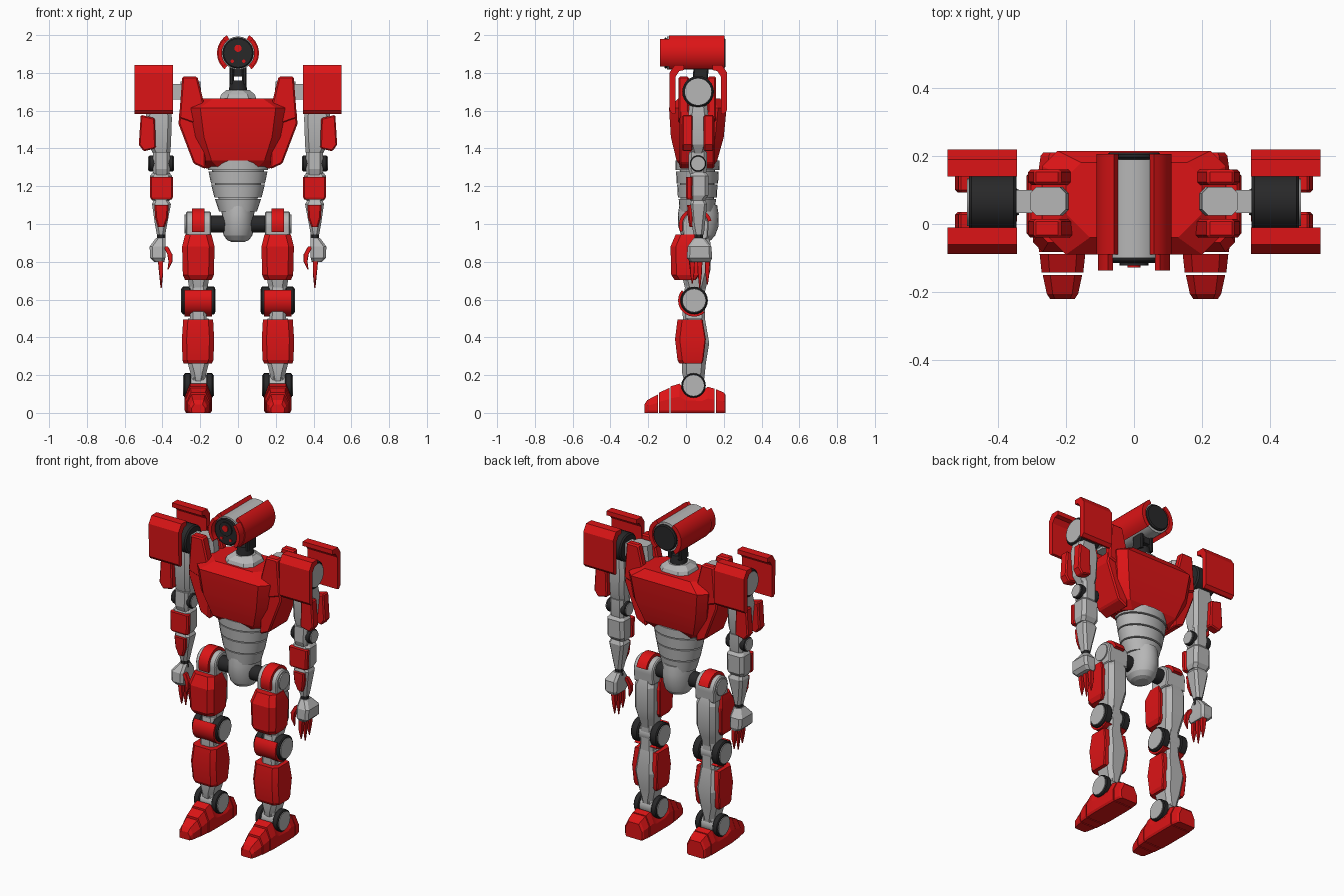
import bpy, bmesh, math
from mathutils import Vector


def material(name, rgb):
    m = bpy.data.materials.new(name)
    m.diffuse_color = (*rgb, 1)
    return m


RED = material("red armour", (0.72, 0.007, 0.008))
GREY = material("light grey frame", (0.47, 0.47, 0.47))
BLACK = material("black joint", (0.021, 0.021, 0.022))


def loft(name, mat, rings, mirror=True, bevel=0):
    """Skin a list of equal-length point rings, cap both ends, mirror over x."""
    bm = bmesh.new()
    rows = [[bm.verts.new(p) for p in r] for r in rings]
    n = len(rows[0])
    for a, b in zip(rows, rows[1:]):
        for i in range(n):
            bm.faces.new((a[i], a[(i + 1) % n], b[(i + 1) % n], b[i]))
    bm.faces.new(rows[0][::-1])
    bm.faces.new(rows[-1])
    bmesh.ops.recalc_face_normals(bm, faces=bm.faces)
    if bevel:
        sharp = [e for e in bm.edges if e.calc_face_angle(0) > 0.7]
        bmesh.ops.bevel(bm, geom=sharp, offset=bevel, segments=1, affect='EDGES', clamp_overlap=True)
    me = bpy.data.meshes.new(name)
    bm.to_mesh(me)
    bm.free()
    me.materials.append(mat)
    ob = bpy.data.objects.new(name, me)
    bpy.context.collection.objects.link(ob)
    if mirror:
        ob.modifiers.new("Mirror", 'MIRROR')
    return ob


def prism(name, mat, axis, pts, lo, hi, mirror=True, bevel=0):
    """Extrude a profile along x (points are y,z) or along y (points are x,z)."""
    put = (lambda t, p: (t, p[0], p[1])) if axis == 'x' else (lambda t, p: (p[0], t, p[1]))
    return loft(name, mat, [[put(t, p) for p in pts] for t in (lo, hi)], mirror, bevel)


def arc(c, r, a0=0, a1=360, n=24):
    full = a1 - a0 == 360
    return [(c[0] + r * math.cos(math.radians(a0 + (a1 - a0) * i / n)),
             c[1] + r * math.sin(math.radians(a0 + (a1 - a0) * i / n))) for i in range(n if full else n + 1)]


def cyl(name, mat, axis, c, r, lo, hi, mirror=True, bevel=0):
    return prism(name, mat, axis, arc(c, r), lo, hi, mirror, bevel)


def shell(name, mat, axis, c, r0, r1, a0, a1, lo, hi, mirror=True):
    pts = arc(c, r1, a0, a1, 12) + arc(c, r0, a0, a1, 12)[::-1]
    return prism(name, mat, axis, pts, lo, hi, mirror)


def block(name, mat, levels, f=0.02, b=None, mirror=True, bevel=0):
    """Stack of chamfered rectangles (z, x0, x1, y0, y1); f, b = front and back chamfer."""
    b = f if b is None else b
    rings = [[(x0 + f, y0, z), (x1 - f, y0, z), (x1, y0 + f, z), (x1, y1 - b, z),
              (x1 - b, y1, z), (x0 + b, y1, z), (x0, y1 - b, z), (x0, y0 + f, z)]
             for z, x0, x1, y0, y1 in levels]
    return loft(name, mat, rings, mirror, bevel)


def oval(name, mat, levels, cy=0.06, n=24):
    rings = [[(rx * x, cy + ry * y, z) for x, y in arc((0, 0), 1, n=n)] for z, rx, ry in levels]
    return loft(name, mat, rings, False)


# head: grey core, curved red side shells, black face with red lenses
HC = (0, 1.905)
cyl("head_core", GREY, 'y', HC, 0.088, -0.10, 0.19, False)
shell("head_shell", RED, 'y', HC, 0.086, 0.111, -50, 58, -0.09, 0.205)
shell("head_visor_shell", RED, 'y', HC, 0.086, 0.106, -42, 44, -0.137, -0.09)
cyl("face_disc", BLACK, 'y', HC, 0.082, -0.115, -0.10, False, 0.006)
cyl("head_back_cap", BLACK, 'y', HC, 0.078, 0.19, 0.21, False, 0.006)
cyl("eye_socket", BLACK, 'y', (0, 1.925), 0.042, -0.122, -0.11, False)
cyl("eye_lens", RED, 'y', (0, 1.93), 0.019, -0.127, -0.12, False)
cyl("small_lens", RED, 'y', (0.03, 1.862), 0.009, -0.119, -0.112)

# neck
oval("neck_column", BLACK, [(1.69, 0.05, 0.055), (1.76, 0.042, 0.045)], 0.07)
block("neck_fork", BLACK, [(1.74, 0.022, 0.045, 0.035, 0.115), (1.84, 0.022, 0.045, 0.04, 0.12)], 0.006)
block("neck_hinge", BLACK, [(1.78, -0.03, 0.03, 0.06, 0.11), (1.83, -0.03, 0.03, 0.06, 0.11)], 0.01, mirror=False)
block("neck_collar", GREY, [(1.655, -0.1, 0.1, -0.03, 0.16), (1.685, -0.09, 0.09, -0.02, 0.15),
                            (1.71, -0.06, 0.06, 0.01, 0.13)], 0.04, mirror=False)

# chest
block("chest", RED, [(1.295, -0.17, 0.17, -0.02, 0.135), (1.335, -0.21, 0.21, -0.05, 0.165),
                     (1.46, -0.25, 0.25, -0.08, 0.20), (1.615, -0.27, 0.27, -0.09, 0.215),
                     (1.665, -0.20, 0.20, -0.04, 0.18)], 0.07, 0.045, mirror=False)
prism("chest_side", RED, 'y', [(0.18, 1.6), (0.31, 1.6), (0.315, 1.53), (0.235, 1.32), (0.17, 1.29)],
      -0.035, 0.15, bevel=0.008)
for name, y0, y1 in (("front_collar_fin", -0.04, 0.015), ("back_collar_fin", 0.115, 0.16)):
    prism(name, RED, 'y', [(0.17, 1.6), (0.215, 1.78), (0.295, 1.78), (0.312, 1.56), (0.2, 1.52)],
          y0, y1, bevel=0.008)

# waist: overlapping rings over a core, then rounded pelvis
oval("waist_core", GREY, [(1.05, 0.085, 0.085), (1.34, 0.15, 0.095)])
for i, (z0, r0, z1, r1) in enumerate([(1.285, 0.158, 1.335, 0.166), (1.215, 0.143, 1.278, 0.156),
                                      (1.14, 0.125, 1.208, 0.142), (1.065, 0.10, 1.133, 0.122)]):
    oval("waist_ring_%d" % (i + 1), GREY, [(z0, r0, r0 * 0.4 + 0.053), (z1, r1, r1 * 0.4 + 0.05)])
oval("pelvis", GREY, [(0.905, 0.035, 0.045), (0.915, 0.058, 0.068), (0.94, 0.076, 0.09),
                      (0.985, 0.085, 0.106), (1.05, 0.085, 0.108), (1.1, 0.08, 0.1)], 0.065)

# shoulders: arm bar, black drum, red L-shaped pads front and back
block("shoulder_bar", GREY, [(1.645, 0.19, 0.305, 0.025, 0.108), (1.755, 0.2, 0.305, 0.025, 0.108)], 0.018)
block("shoulder_bar_tip", GREY, [(1.66, 0.29, 0.36, 0.032, 0.1), (1.74, 0.29, 0.36, 0.032, 0.1)], 0.01)
SC = (0.064, 1.70)
cyl("shoulder_drum", BLACK, 'x', SC, 0.084, 0.345, 0.485, bevel=0.008)
cyl("shoulder_disc", GREY, 'x', SC, 0.07, 0.48, 0.49)
PAD = [(-0.086, 1.6), (-0.088, 1.80), (-0.06, 1.842), (-0.01, 1.842), (-0.01, 1.815),
       (-0.035, 1.81), (-0.055, 1.78), (-0.055, 1.585), (-0.07, 1.582)]
prism("front_shoulder_pad", RED, 'x', PAD, 0.343, 0.547)
prism("back_shoulder_pad", RED, 'x', [(0.13 - y, z) for y, z in PAD], 0.343, 0.547)

# upper arm
block("upper_arm", GREY, [(1.365, 0.36, 0.445, 0.03, 0.1), (1.42, 0.355, 0.475, 0.015, 0.115),
                          (1.56, 0.35, 0.49, 0.01, 0.12), (1.65, 0.36, 0.475, 0.02, 0.11)], 0.02)
for name, y0, y1 in (("front_arm_plate", -0.02, 0.035), ("back_arm_plate", 0.093, 0.148)):
    prism(name, RED, 'y', [(0.44, 1.56), (0.515, 1.578), (0.525, 1.42), (0.5, 1.385), (0.435, 1.4)],
          y0, y1, bevel=0.007)

# elbow and forearm
EC = (0.064, 1.32)
cyl("elbow_drum", BLACK, 'x', EC, 0.043, 0.342, 0.472, bevel=0.005)
cyl("elbow_disc", GREY, 'x', EC, 0.037, 0.338, 0.477)
block("elbow_link", GREY, [(1.24, 0.365, 0.445, 0.03, 0.1), (1.29, 0.36, 0.45, 0.012, 0.11),
                           (1.38, 0.36, 0.45, 0.015, 0.11)], 0.015)
block("forearm", GREY, [(1.125, 0.36, 0.455, 0.02, 0.1), (1.15, 0.35, 0.465, 0.02, 0.118),
                        (1.255, 0.35, 0.465, 0.02, 0.12), (1.275, 0.365, 0.45, 0.03, 0.105)], 0.018)
block("forearm_plate", RED, [(1.13, 0.35, 0.46, 0.004, 0.035), (1.14, 0.345, 0.465, 0, 0.035),
                             (1.25, 0.343, 0.467, 0, 0.035)], 0.008)
block("lower_forearm", GREY, [(0.945, 0.385, 0.43, 0.04, 0.095), (1.0, 0.375, 0.44, 0.03, 0.1),
                              (1.105, 0.355, 0.455, 0.022, 0.112), (1.13, 0.37, 0.445, 0.03, 0.1)], 0.014)
block("wrist_plate", RED, [(0.985, 0.388, 0.425, 0.018, 0.04), (1.03, 0.372, 0.438, 0.01, 0.04),
                           (1.1, 0.367, 0.443, 0.006, 0.04)], 0.008)

# hand with three fingers and a thumb
block("wrist", BLACK, [(0.9, 0.385, 0.43, 0.045, 0.09), (0.955, 0.385, 0.43, 0.045, 0.09)], 0.012)
block("palm", GREY, [(0.8, 0.39, 0.445, 0.02, 0.13), (0.82, 0.385, 0.465, 0.005, 0.138),
                     (0.88, 0.385, 0.468, 0.008, 0.135), (0.925, 0.385, 0.435, 0.04, 0.1)], 0.014)
for i, (y, tip) in enumerate([(0.033, 0.685), (0.073, 0.66), (0.113, 0.68)]):
    block("finger_%d" % (i + 1), RED, [(tip, 0.404, 0.41, y - 0.003, y + 0.003),
                                       (0.74, 0.396, 0.418, y - 0.011, y + 0.011),
                                       (0.805, 0.396, 0.424, y - 0.014, y + 0.014)], 0.002)
block("thumb", RED, [(0.76, 0.367, 0.373, 0.02, 0.026), (0.8, 0.348, 0.368, 0.015, 0.035),
                     (0.84, 0.348, 0.374, 0.014, 0.04), (0.88, 0.37, 0.395, 0.02, 0.045)], 0.002)

# hip
HIP = (0.05, 1.0)
cyl("hip_axle", BLACK, 'x', HIP, 0.045, 0.07, 0.15)
cyl("hip_axle_ring", GREY, 'x', HIP, 0.03, 0.1, 0.16)
prism("hip_housing", GREY, 'x', arc((0.05, 0.995), 0.07, -10, 190, 16) + [(-0.015, 0.92), (0.115, 0.92)],
      0.142, 0.275, bevel=0.006)
shell("hip_cap", RED, 'x', (0.05, 0.995), 0.068, 0.088, 15, 205, 0.178, 0.244)
cyl("hip_disc", GREY, 'x', HIP, 0.05, 0.27, 0.282)

# thigh
block("thigh", GREY, [(0.64, 0.165, 0.255, 0.0, 0.1), (0.70, 0.155, 0.265, -0.015, 0.115),
                      (0.76, 0.145, 0.275, -0.02, 0.13), (0.9, 0.145, 0.275, -0.02, 0.13),
                      (0.955, 0.16, 0.26, 0.0, 0.11)], 0.025)
block("thigh_plate", RED, [(0.703, 0.14, 0.28, -0.06, 0.05), (0.73, 0.128, 0.292, -0.078, 0.07),
                           (0.88, 0.124, 0.296, -0.082, 0.075), (0.944, 0.14, 0.28, -0.055, 0.05)], 0.028, 0.005)

# knee
KC = (0.043, 0.595)
for side, x0, x1 in (("inner", 0.122, 0.17), ("outer", 0.25, 0.298)):
    cyl(side + "_knee_drum", BLACK, 'x', KC, 0.073, x0, x1, bevel=0.006)
cyl("knee_disc", GREY, 'x', KC, 0.06, 0.118, 0.303)
shell("knee_guard", RED, 'x', KC, 0.066, 0.085, 140, 310, 0.137, 0.283)
block("knee_link", GREY, [(0.47, 0.165, 0.255, -0.015, 0.1), (0.57, 0.168, 0.252, -0.02, 0.1),
                          (0.67, 0.168, 0.252, -0.005, 0.1)], 0.015)

# shin
block("shin", GREY, [(0.17, 0.175, 0.245, -0.01, 0.095), (0.21, 0.168, 0.252, -0.02, 0.1),
                     (0.26, 0.155, 0.265, -0.02, 0.105), (0.37, 0.145, 0.275, -0.025, 0.123),
                     (0.5, 0.155, 0.265, -0.01, 0.1)], 0.022)
block("shin_plate", RED, [(0.262, 0.138, 0.288, -0.035, 0.085), (0.28, 0.13, 0.294, -0.045, 0.092),
                          (0.39, 0.126, 0.297, -0.058, 0.105), (0.495, 0.132, 0.29, -0.045, 0.088)], 0.025, 0.005)

# ankle
AC = (0.04, 0.145)
for side, x0, x1 in (("inner", 0.132, 0.168), ("outer", 0.25, 0.286)):
    cyl(side + "_ankle_drum", BLACK, 'x', AC, 0.065, x0, x1, bevel=0.005)
cyl("ankle_disc", GREY, 'x', AC, 0.055, 0.128, 0.29)
block("ankle_link", GREY, [(0.1, 0.165, 0.255, 0.0, 0.09), (0.2, 0.175, 0.245, -0.01, 0.09)], 0.012)


# foot: slices along y given as (y, half width, top height)
def foot_part(name, slices):
    rings = [[(0.21 + sx * w, y, z) for sx, z in ((-1, 0.012), (-0.9, 0), (0.9, 0), (1, 0.012),
                                                   (1, 0.55 * h), (0.62, h), (-0.62, h), (-1, 0.55 * h))]
             for y, w, h in slices]
    loft(name, RED, rings)


foot_part("toe", [(-0.22, 0.036, 0.045), (-0.205, 0.046, 0.068), (-0.149, 0.058, 0.097)])
foot_part("mid_foot", [(-0.143, 0.061, 0.107), (-0.088, 0.067, 0.132)])
foot_part("instep", [(-0.082, 0.069, 0.14), (-0.035, 0.072, 0.155), (0.0, 0.072, 0.12), (0.085, 0.072, 0.115),
                     (0.115, 0.072, 0.138), (0.152, 0.071, 0.128)])
foot_part("heel", [(0.158, 0.07, 0.126), (0.2, 0.064, 0.108), (0.21, 0.056, 0.095)])

# smooth curved walls, keep hard edges
bpy.ops.object.select_all(action='SELECT')
bpy.context.view_layer.objects.active = bpy.context.selected_objects[0]
bpy.ops.object.shade_smooth_by_angle(angle=math.radians(20))
